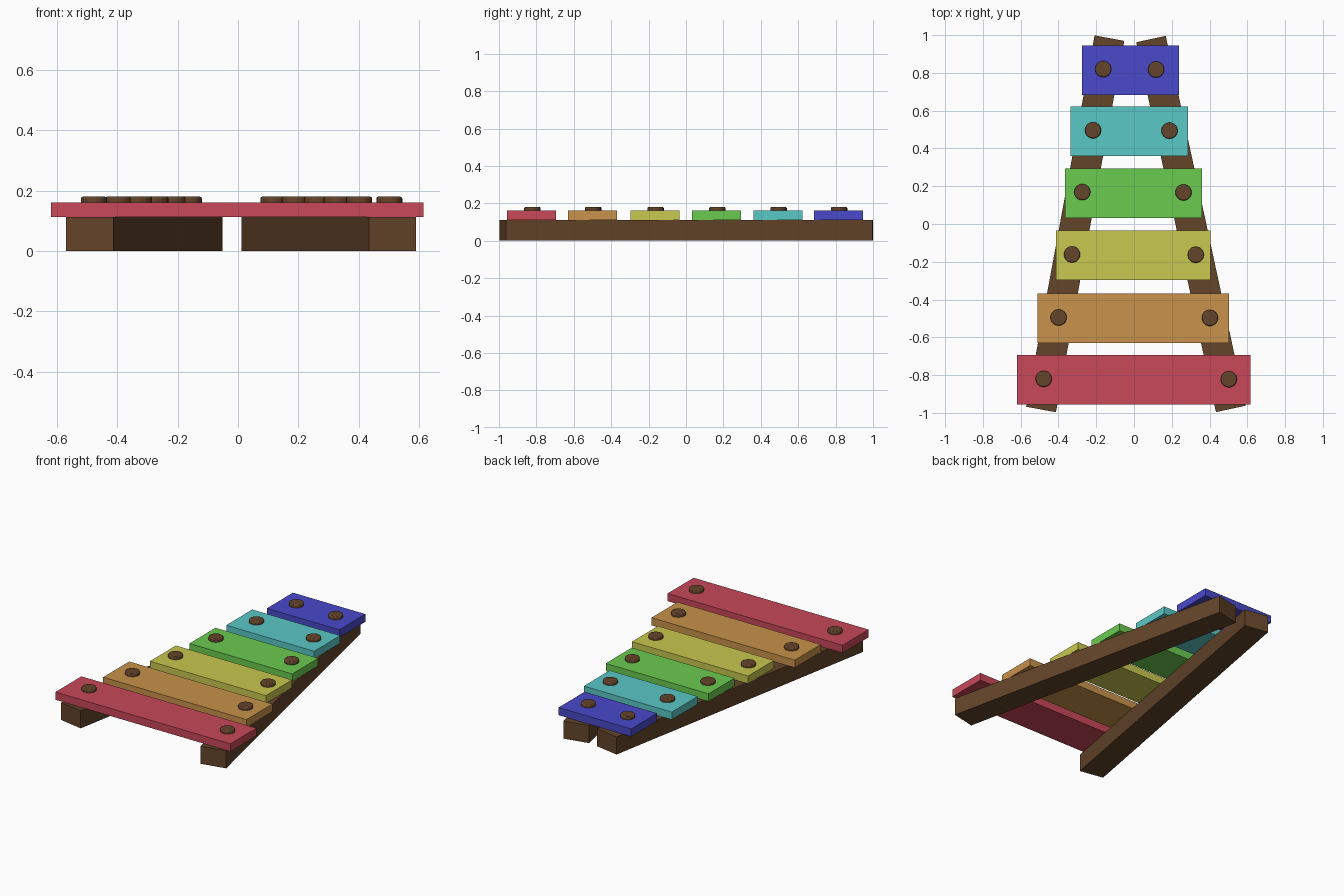
import bpy
from math import atan2, hypot

if "Cube" in bpy.data.objects:
    bpy.data.objects.remove(bpy.data.objects["Cube"])


def material(name, rgb):
    m = bpy.data.materials.new(name)
    m.diffuse_color = (*rgb, 1)
    m.use_nodes = True
    m.node_tree.nodes["Principled BSDF"].inputs["Base Color"].default_value = m.diffuse_color
    return m


def box(name, centre, size, mat, angle=0):
    bpy.ops.mesh.primitive_cube_add(size=1, location=centre)
    ob = bpy.context.object
    ob.name = name
    ob.scale = size
    bpy.ops.object.transform_apply(location=False, rotation=False, scale=True)
    ob.rotation_euler.z = angle
    ob.data.materials.append(mat)
    return ob


def peg(name, x, y, z0, z1, mat):
    # Flat round cap with a softened rim
    bpy.ops.mesh.primitive_cylinder_add(vertices=24, radius=0.043, depth=z1 - z0,
                                        location=(x, y, (z0 + z1) / 2))
    ob = bpy.context.object
    ob.name = name
    ob.data.materials.append(mat)
    bevel = ob.modifiers.new("rim", 'BEVEL')
    bevel.width = 0.006
    bevel.segments = 2
    bevel.limit_method = 'ANGLE'
    bpy.ops.object.shade_smooth_by_angle()


wood = material("dark_wood", (0.127, 0.058, 0.023))

# Two converging support rails: front end centre to back end centre
RAIL_H, RAIL_W = 0.112, 0.16
for name, (x0, y0), (x1, y1) in (("left_rail", (-0.492, -0.982), (-0.13, 0.984)),
                                 ("right_rail", (0.512, -0.979), (0.09, 0.979))):
    dx, dy = x1 - x0, y1 - y0
    box(name, ((x0 + x1) / 2, (y0 + y1) / 2, RAIL_H / 2),
        (RAIL_W, hypot(dx, dy), RAIL_H), wood, atan2(-dx, dy))

# Tone bars: name, colour, y, left x, right x, left peg x, right peg x
bars = (
    ("red", (0.58, 0.065, 0.10), -0.825, -0.62, 0.616, -0.478, 0.502),
    ("orange", (0.578, 0.287, 0.069), -0.500, -0.51, 0.502, -0.399, 0.402),
    ("yellow", (0.578, 0.578, 0.08), -0.166, -0.414, 0.406, -0.328, 0.327),
    ("green", (0.147, 0.597, 0.08), 0.164, -0.366, 0.360, -0.274, 0.262),
    ("cyan", (0.102, 0.578, 0.565), 0.491, -0.335, 0.286, -0.217, 0.188),
    ("blue", (0.067, 0.067, 0.59), 0.815, -0.275, 0.237, -0.163, 0.117),
)
BAR_TOP = 0.161
for colour, rgb, y, xl, xr, pl, pr in bars:
    box(colour + "_bar", ((xl + xr) / 2, y, (RAIL_H + BAR_TOP) / 2),
        (xr - xl, 0.262, BAR_TOP - RAIL_H), material(colour, rgb))
    # Pegs fixing the bar to each rail
    peg(colour + "_left_peg", pl, y + 0.005, BAR_TOP - 0.006, 0.18, wood)
    peg(colour + "_right_peg", pr, y + 0.003, BAR_TOP - 0.006, 0.18, wood)
